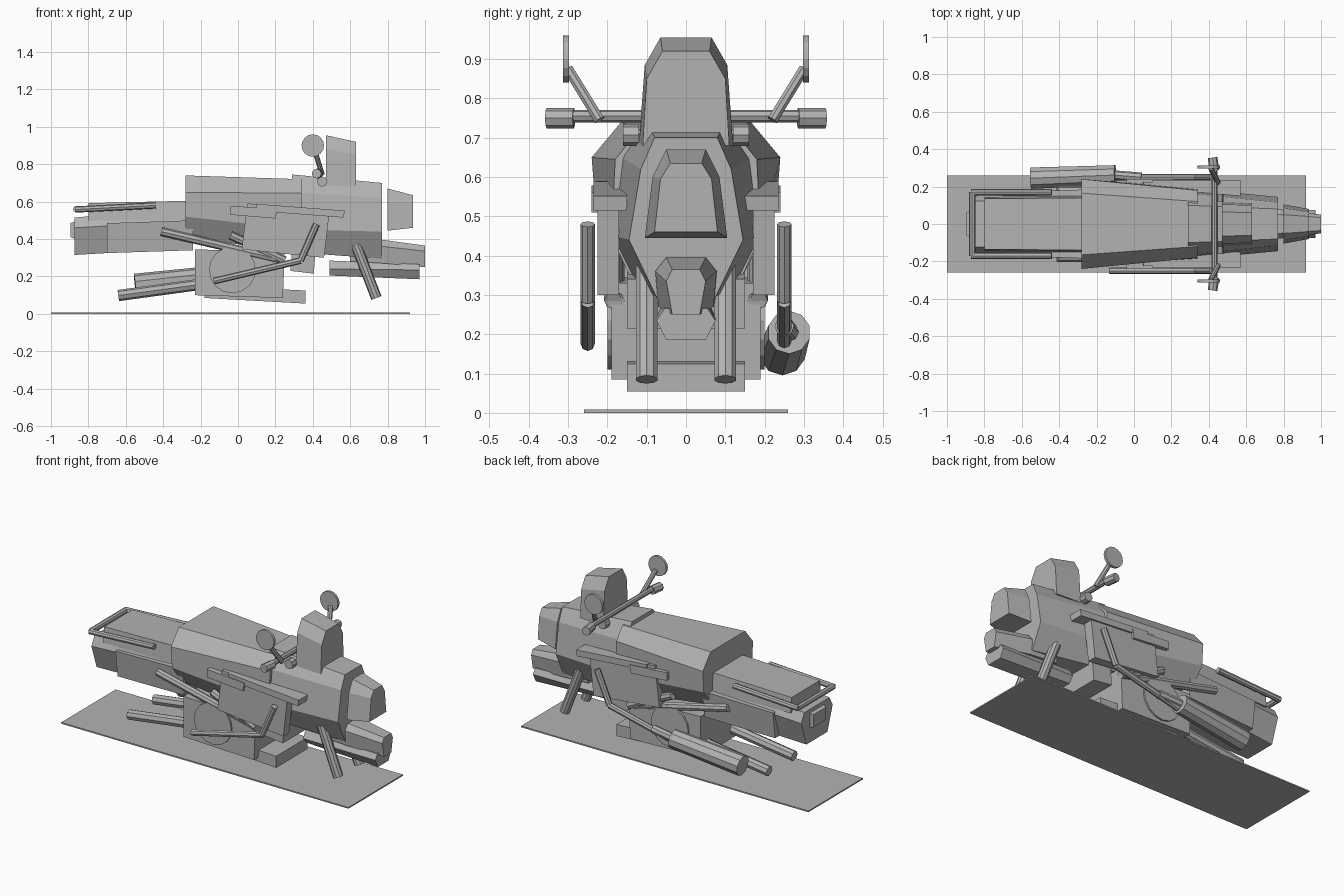
import bpy
import bmesh
from mathutils import Vector

default_cube = bpy.data.objects.get("Cube")
if default_cube:
    bpy.data.objects.remove(default_cube, do_unlink=True)

# One flat grey for the whole model
grey = bpy.data.materials.new("plain_grey")
grey.use_nodes = True
grey.diffuse_color = (0.45, 0.45, 0.45, 1)
grey.node_tree.nodes["Principled BSDF"].inputs["Base Color"].default_value = grey.diffuse_color


def finish(name, mesh_builder):
    """Turn a bmesh into a flat shaded grey object."""
    bmesh.ops.recalc_face_normals(mesh_builder, faces=mesh_builder.faces)
    mesh = bpy.data.meshes.new(name)
    mesh_builder.to_mesh(mesh)
    mesh_builder.free()
    mesh.materials.append(grey)
    part = bpy.data.objects.new(name, mesh)
    bpy.context.collection.objects.link(part)
    return part


def bridge(name, rings):
    """Skin a list of closed rings and cap both ends."""
    builder = bmesh.new()
    loops = [[builder.verts.new(point) for point in ring] for ring in rings]
    count = len(loops[0])
    for near, far in zip(loops, loops[1:]):
        for i in range(count):
            j = (i + 1) % count
            builder.faces.new((near[i], near[j], far[j], far[i]))
    builder.faces.new(loops[0])
    builder.faces.new(loops[-1])
    return finish(name, builder)


def loft(name, *stations):
    """Skin symmetric cross-sections; each is (x, half outline from top down)."""
    rings = []
    for x, half in stations:
        left = [(x, y, z) for y, z in half]
        right = [(x, -y, z) for y, z in reversed(half)]
        rings.append(left + right)
    return bridge(name, rings)


def slab(name, outline, inner, outer):
    """Extrude a side outline of (x, z) points across the width."""
    return bridge(name, [[(x, y, z) for x, z in outline] for y in (inner, outer)])


def rod(name, start, end, radius, sides=8, end_radius=None):
    """Straight faceted cylinder between two points."""
    start, end = Vector(start), Vector(end)
    axis = end - start
    builder = bmesh.new()
    bmesh.ops.create_cone(builder, cap_ends=True, segments=sides, radius1=radius,
                          radius2=end_radius or radius, depth=axis.length)
    part = finish(name, builder)
    part.rotation_mode = 'QUATERNION'
    part.rotation_quaternion = axis.to_track_quat('Z', 'Y')
    part.location = (start + end) / 2
    return part


def rect(x0, x1, z0, z1):
    return [(x0, z0), (x1, z0), (x1, z1), (x0, z1)]


# Base plate
slab("base_plate", rect(-1, 0.92, 0, 0.008), -0.26, 0.26)

# Tank and front fairing
loft("tank",
     (-0.28, [(0.165, 0.74), (0.24, 0.65), (0.23, 0.52), (0.15, 0.415)]),
     (0.34, [(0.12, 0.72), (0.18, 0.645), (0.19, 0.45), (0.13, 0.32)]))
loft("front_fairing",
     (0.29, [(0.1, 0.745), (0.165, 0.65), (0.19, 0.45), (0.13, 0.33)]),
     (0.77, [(0.08, 0.7), (0.115, 0.62), (0.145, 0.44), (0.075, 0.295)]))
loft("windscreen",
     (0.47, [(0.065, 0.955), (0.105, 0.885), (0.12, 0.68)]),
     (0.63, [(0.06, 0.92), (0.1, 0.85), (0.11, 0.68)]))
loft("headlamp",
     (0.8, [(0.05, 0.67), (0.085, 0.6), (0.105, 0.445)]),
     (0.935, [(0.04, 0.635), (0.065, 0.595), (0.08, 0.46)]))

# Front mudguard and lower beak
loft("front_mudguard",
     (0.6, [(0.05, 0.405), (0.085, 0.37), (0.075, 0.28)]),
     (0.78, [(0.05, 0.395), (0.078, 0.36), (0.07, 0.27)]),
     (1, [(0.035, 0.365), (0.05, 0.335), (0.035, 0.25)]))
loft("lower_beak",
     (0.49, [(0.055, 0.285), (0.078, 0.24), (0.05, 0.205)]),
     (0.97, [(0.055, 0.265), (0.075, 0.235), (0.05, 0.185)]))

# Seat and tail
loft("seat",
     (-0.8, [(0.135, 0.592), (0.145, 0.5)]),
     (-0.26, [(0.14, 0.605), (0.15, 0.5)]))
loft("tail_unit",
     (-0.875, [(0.12, 0.515), (0.15, 0.46), (0.1, 0.315)]),
     (-0.7, [(0.13, 0.53), (0.155, 0.47), (0.11, 0.325)]),
     (-0.26, [(0.14, 0.53), (0.16, 0.47), (0.12, 0.34)]))
loft("rear_side_body",
     (-0.7, [(0.17, 0.485), (0.15, 0.325)]),
     (-0.24, [(0.185, 0.5), (0.17, 0.34)]))
loft("tail_lamp",
     (-0.895, [(0.06, 0.485), (0.06, 0.41)]),
     (-0.87, [(0.07, 0.495), (0.07, 0.4)]))

# Engine block, sump and radiator
slab("engine_block", [(-0.23, 0.1), (0.24, 0.085), (0.25, 0.33), (-0.23, 0.345)], -0.19, 0.19)
slab("sump", [(-0.18, 0.085), (0.36, 0.055), (0.36, 0.125), (-0.18, 0.15)], -0.15, 0.15)
slab("radiator", [(0.28, 0.23), (0.405, 0.215), (0.415, 0.34), (0.29, 0.36)], -0.15, 0.15)

# Handlebar and rear grab bar
rod("handlebar", (0.43, -0.3, 0.755), (0.43, 0.3, 0.755), 0.016)
rod("grab_bar", (-0.865, -0.17, 0.56), (-0.865, 0.17, 0.56), 0.017)

# Paired parts on both sides
for side, s in (("left", 1), ("right", -1)):

    def paired_rod(name, start, end, radius, sides=8):
        ends = [(x, y * s, z) for x, y, z in (start, end)]
        rod(side + "_" + name, *ends, radius, sides)

    def paired_slab(name, outline, inner, outer):
        slab(side + "_" + name, outline, inner * s, outer * s)

    # Controls
    paired_rod("grip", (0.43, 0.285, 0.75), (0.42, 0.355, 0.75), 0.026)
    paired_rod("fork_clamp", (0.45, 0.12, 0.707), (0.45, 0.16, 0.707), 0.028)
    paired_rod("mirror_stem", (0.45, 0.22, 0.745), (0.41, 0.3, 0.875), 0.014)
    paired_rod("mirror", (0.4, 0.297, 0.9), (0.4, 0.313, 0.9), 0.06, 16)

    # Side panel and trim strips
    paired_slab("side_panel", [(0.02, 0.345), (0.46, 0.3), (0.49, 0.555), (0.05, 0.59)], 0.17, 0.225)
    paired_slab("front_strip", [(0.1, 0.55), (0.565, 0.515), (0.57, 0.552), (0.1, 0.588)], 0.15, 0.235)
    paired_slab("rear_strip", [(-0.04, 0.53), (0.2, 0.51), (0.21, 0.56), (-0.04, 0.578)], 0.2, 0.24)

    # Engine cover, forks and frame tubes
    paired_rod("engine_cover", (-0.03, 0.18, 0.235), (-0.03, 0.2, 0.235), 0.125, 16)
    paired_rod("fork_leg", (0.63, 0.1, 0.37), (0.74, 0.1, 0.085), 0.029, 10)
    paired_rod("frame_tube", (-0.41, 0.18, 0.44), (0.25, 0.18, 0.285), 0.023)
    paired_rod("frame_brace", (-0.04, 0.185, 0.42), (0.25, 0.185, 0.285), 0.023)
    paired_rod("tail_rail", (-0.87, 0.17, 0.558), (-0.44, 0.17, 0.58), 0.017)
    paired_rod("outlet_pipe", (-0.64, 0.12, 0.098), (-0.2, 0.12, 0.158), 0.03)

    # Bent side tube
    bend = (0.335, 0.25, 0.285)
    paired_rod("side_tube_upper", (0.42, 0.25, 0.48), bend, 0.018)
    paired_rod("side_tube_lower", bend, (-0.13, 0.25, 0.175), 0.018)

# Muffler on the left side only
rod("muffler", (-0.55, 0.245, 0.155), (-0.1, 0.262, 0.205), 0.06, 10, 0.055)
rod("muffler_link", (-0.11, 0.262, 0.205), (0.04, 0.25, 0.22), 0.025)
